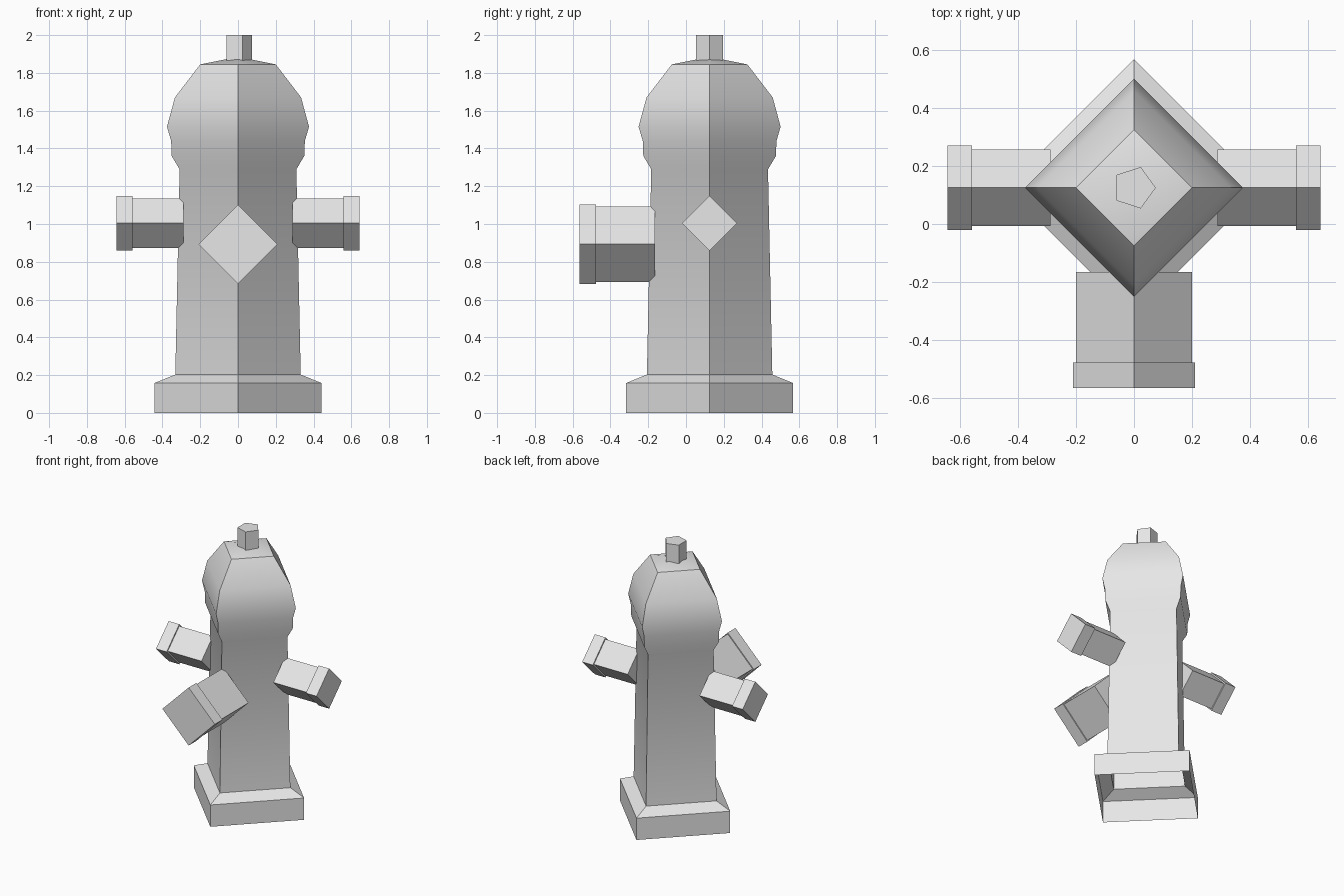
import bpy, bmesh, math
from mathutils import Matrix, Vector

cube = bpy.data.objects.get("Cube")
if cube:
    bpy.data.objects.remove(cube, do_unlink=True)

GREY = (0.8, 0.8, 0.8, 1)
mat = bpy.data.materials.new("light grey")
mat.use_nodes = True
mat.diffuse_color = GREY
mat.node_tree.nodes["Principled BSDF"].inputs["Base Color"].default_value = GREY

AXIS_Y = 0.125  # the body stands behind the centre


def lathe(name, profile, sides, origin, direction=(0, 0, 1), cap_start=True):
    """Sweep (radius, height) rings around an axis; a zero radius ends in a point."""
    bm = bmesh.new()
    turn = Vector((0, 0, 1)).rotation_difference(Vector(direction)).to_matrix().to_4x4()
    place = Matrix.Translation(origin) @ turn
    rings = []
    for r, h in profile:
        count = sides if r > 0 else 1
        rings.append([bm.verts.new(place @ Vector((r * math.cos(i * math.tau / sides),
                                                   r * math.sin(i * math.tau / sides), h)))
                      for i in range(count)])
    for low, high in zip(rings, rings[1:]):
        for i in range(sides):
            j = (i + 1) % sides
            if len(high) == 1:
                bm.faces.new((low[i], low[j], high[0]))
            else:
                bm.faces.new((low[i], low[j], high[j], high[i]))
    if cap_start:
        bm.faces.new(rings[0][::-1])
    if len(rings[-1]) > 1:
        bm.faces.new(rings[-1])
    mesh = bpy.data.meshes.new(name)
    bm.to_mesh(mesh)
    bm.free()
    mesh.materials.append(mat)
    obj = bpy.data.objects.new(name, mesh)
    bpy.context.collection.objects.link(obj)
    bpy.ops.object.select_all(action='DESELECT')
    obj.select_set(True)
    bpy.context.view_layer.objects.active = obj
    bpy.ops.object.shade_smooth_by_angle(angle=math.radians(30))
    return obj


# Four-sided body, open underneath, with foot, shaft, collar and dome
lathe("hydrant_body",
      [(0.442, 0), (0.442, 0.158), (0.332, 0.203), (0.309, 1.29), (0.351, 1.36),
       (0.354, 1.44), (0.376, 1.515), (0.334, 1.67), (0.2, 1.845), (0, 1.885)],
      4, (0, AXIS_Y, 0), cap_start=False)

# Five-sided nut on the dome
lathe("top_nut", [(0.075, 1.865), (0.075, 2.0)], 5, (0, AXIS_Y, 0))


def outlet(name, origin, direction, pipe_r, cap_r, start, step, end):
    """Diamond pipe with a slightly wider end cap."""
    lathe(name, [(pipe_r, start), (pipe_r, step), (cap_r, step), (cap_r, end)],
          4, origin, direction)


# Outlets: one on each side and a larger one in front
for side, label in ((1, "left"), (-1, "right")):
    outlet(label + "_outlet", (0, AXIS_Y, 1.004), (side, 0, 0),
           0.132, 0.145, 0.288, 0.558, 0.643)
outlet("front_outlet", (0, 0, 0.893), (0, -1, 0), 0.2, 0.21, 0.165, 0.477, 0.565)
